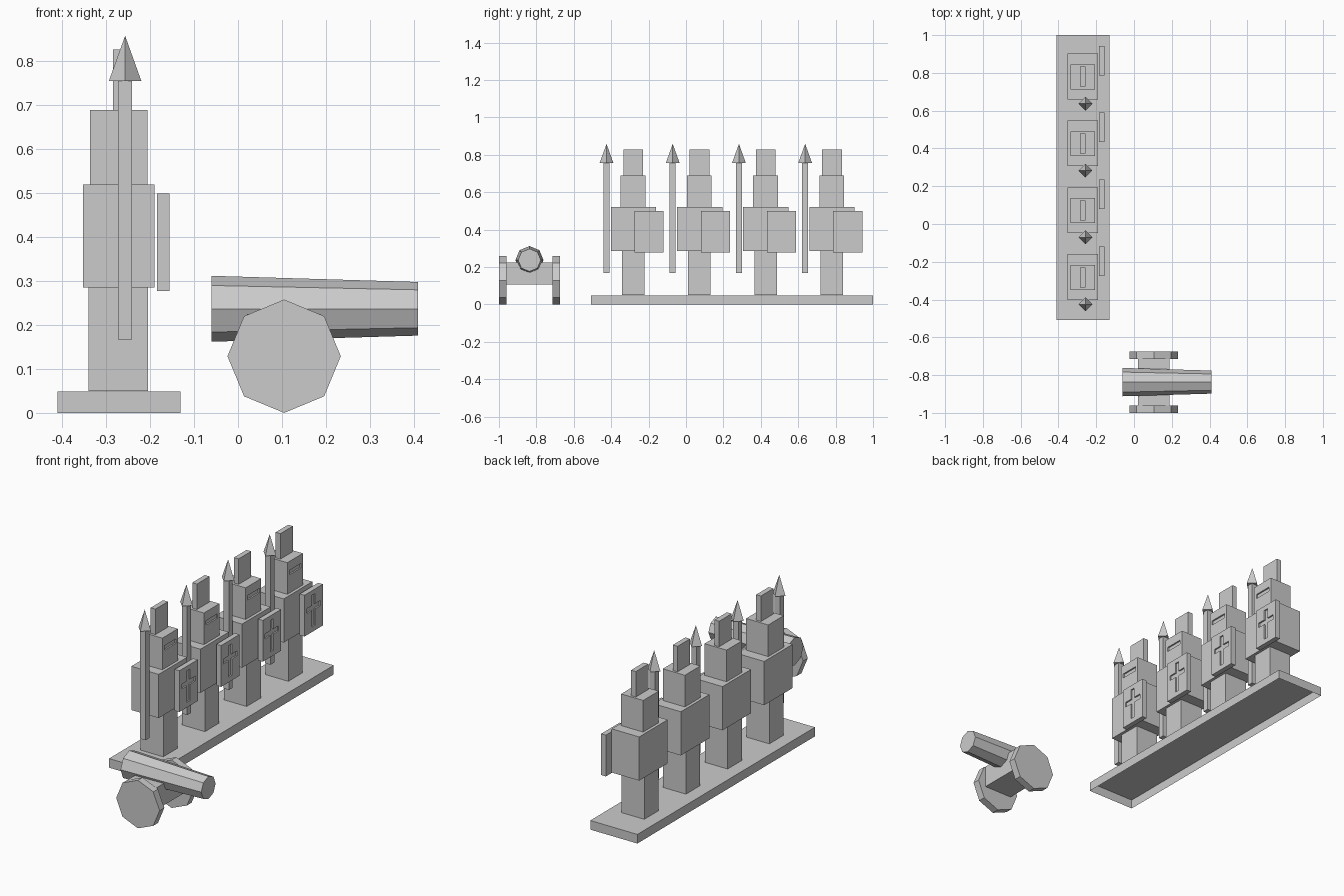
import bpy, bmesh, math
from mathutils import Matrix

scene_cube = bpy.data.objects.get("Cube")
if scene_cube:
    bpy.data.objects.remove(scene_cube, do_unlink=True)

grey = bpy.data.materials.new("light_grey")
grey.use_nodes = True
COLOR = (0.6, 0.6, 0.6, 1)
grey.diffuse_color = COLOR
grey.node_tree.nodes["Principled BSDF"].inputs["Base Color"].default_value = COLOR


def finish(bm, name):
    bmesh.ops.recalc_face_normals(bm, faces=bm.faces)
    mesh = bpy.data.meshes.new(name)
    bm.to_mesh(mesh)
    bm.free()
    mesh.materials.append(grey)
    obj = bpy.data.objects.new(name, mesh)
    bpy.context.collection.objects.link(obj)
    return obj


def box(name, x, y, z, open_bottom=False):
    """Box spanning the (min, max) ranges x, y and z."""
    bm = bmesh.new()
    spans = (x, y, z)
    centre = [(a + b) / 2 for a, b in spans]
    size = [b - a for a, b in spans]
    bmesh.ops.create_cube(bm, size=1, matrix=Matrix.Translation(centre) @ Matrix.Diagonal((*size, 1)))
    if open_bottom:
        bm.normal_update()
        bmesh.ops.delete(bm, geom=[f for f in bm.faces if f.normal.z < -0.5], context="FACES")
        mesh_obj = finish(bm, name)
        return mesh_obj
    return finish(bm, name)


def cone(name, centre, r1, r2, depth, sides, axis=None):
    """Prism, pyramid or tapered tube along z, or along axis 'X' / 'Y'."""
    turn = Matrix.Identity(4)
    if axis == "X":
        turn = Matrix.Rotation(math.pi / 2, 4, "Y")
    elif axis == "Y":
        turn = Matrix.Rotation(math.pi / 2, 4, "X")
    bm = bmesh.new()
    bmesh.ops.create_cone(bm, cap_ends=True, segments=sides, radius1=r1, radius2=r2,
                          depth=depth, matrix=Matrix.Translation(centre) @ turn)
    return finish(bm, name)


def carve(target, cutters):
    """Cut the cutters out of the target, then discard them."""
    for cutter in cutters:
        cutter.hide_render = True
        mod = target.modifiers.new("carve", "BOOLEAN")
        mod.operation = "DIFFERENCE"
        mod.solver = "EXACT"
        mod.object = cutter
    graph = bpy.context.evaluated_depsgraph_get()
    carved = bpy.data.meshes.new_from_object(target.evaluated_get(graph))
    target.modifiers.clear()
    target.data = carved
    for cutter in cutters:
        bpy.data.objects.remove(cutter, do_unlink=True)


def soldier(y):
    """Soldier facing +x, with its body centred on y."""
    def span(a, b):
        return (y + a, y + b)

    box("legs", (-0.34, -0.205), span(-0.06, 0.06), (0.05, 0.285))
    box("torso", (-0.353, -0.19), span(-0.12, 0.122), (0.285, 0.52))
    head = box("helmet", (-0.337, -0.206), span(-0.067, 0.065), (0.52, 0.69))
    slit = box("slit_cutter", (-0.214, -0.19), span(-0.05, 0.05), (0.618, 0.642))
    carve(head, [slit])
    box("crest", (-0.285, -0.257), span(-0.053, 0.053), (0.69, 0.827))

    # Shield with a recessed cross
    shield = box("shield", (-0.184, -0.156), span(0.007, 0.163), (0.278, 0.5))
    upright = box("upright_cutter", (-0.164, -0.14), span(0.072, 0.098), (0.305, 0.475))
    arms = box("arms_cutter", (-0.164, -0.14), span(0.028, 0.142), (0.393, 0.42))
    carve(shield, [upright, arms])

    # Spear with a four-sided tip
    box("spear_shaft", (-0.273, -0.241), span(-0.159, -0.127), (0.167, 0.755))
    cone("spear_tip", (-0.257, y - 0.143, 0.807), 0.037, 0, 0.103, 4)


# Row of soldiers on a hollow base
box("base", (-0.411, -0.131), (-0.508, 1.0), (0, 0.049), open_bottom=True)
for i in range(4):
    soldier(-0.282 + 0.354 * i)

# Cannon
GUN_Y = -0.837
cone("barrel", (0.175, GUN_Y, 0.237), 0.075, 0.061, 0.47, 8, "X")
box("carriage", (0.02, 0.188), (GUN_Y - 0.123, GUN_Y + 0.123), (0.107, 0.225))
for side in (-1, 1):
    cone("wheel", (0.105, GUN_Y + side * 0.143, 0.129), 0.129, 0.129, 0.04, 8, "Y")
